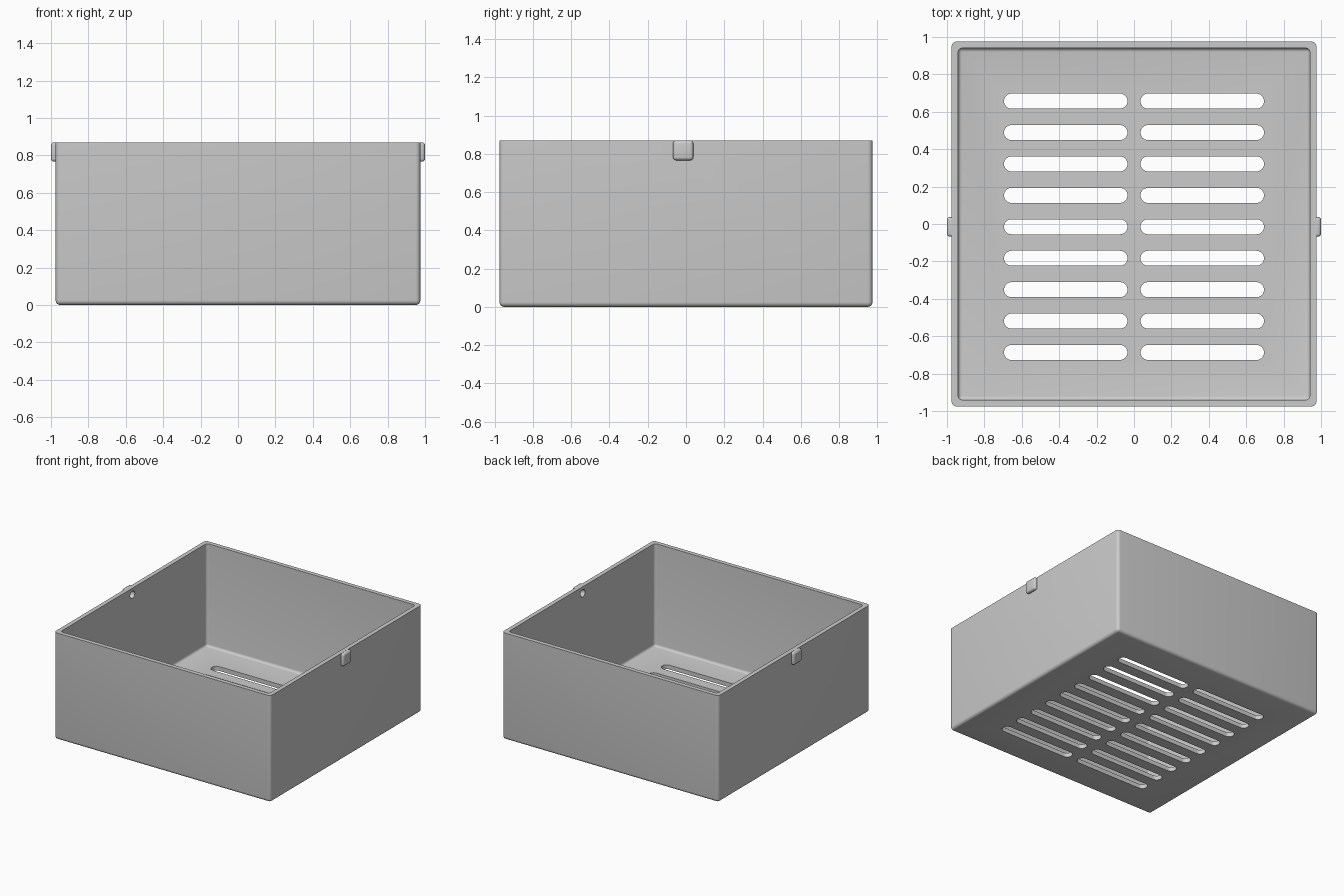
import bpy
import bmesh
from mathutils import Matrix, Vector

if "Cube" in bpy.data.objects:
    bpy.data.objects.remove(bpy.data.objects["Cube"])

HALF, HEIGHT, WALL = 0.975, 0.87, 0.035
MID_Y = -0.015      # slots and clips sit slightly forward of centre

grey = bpy.data.materials.new("light_grey")
grey.use_nodes = True
colour = (0.6, 0.6, 0.6, 1)
grey.diffuse_color = colour
grey.node_tree.nodes["Principled BSDF"].inputs["Base Color"].default_value = colour


def make_object(name, bm):
    bmesh.ops.recalc_face_normals(bm, faces=bm.faces)
    mesh = bpy.data.meshes.new(name)
    bm.to_mesh(mesh)
    bm.free()
    mesh.materials.append(grey)
    obj = bpy.data.objects.new(name, mesh)
    bpy.context.collection.objects.link(obj)
    return obj


def rounded_box(low, high, radius, pick, segments=5):
    """Box between two corners, with the edges chosen by pick rounded."""
    low, high = Vector(low), Vector(high)
    bm = bmesh.new()
    bmesh.ops.create_cube(bm, size=1)
    size = high - low
    bmesh.ops.transform(bm, verts=bm.verts, matrix=Matrix.Translation(
        (low + high) / 2) @ Matrix.Diagonal(size).to_4x4())
    edges = [e for e in bm.edges if pick(*[v.co for v in e.verts])]
    bmesh.ops.bevel(bm, geom=edges, offset=radius, segments=segments,
                    profile=0.5, affect='EDGES', clamp_overlap=True)
    return bm


def upright(a, b):
    return abs(a.z - b.z) > 1e-4


def below_top(a, b):
    return min(a.z, b.z) < HEIGHT / 2


def combine(target, tool, operation):
    mod = target.modifiers.new(operation.lower(), 'BOOLEAN')
    mod.operation, mod.solver, mod.object = operation, 'EXACT', tool
    bpy.context.view_layer.objects.active = target
    bpy.ops.object.modifier_apply(modifier=mod.name)
    bpy.data.objects.remove(tool)


# Outer shell and open cavity
tray = make_object("tray", rounded_box(
    (-HALF, -HALF, 0), (HALF, HALF, HEIGHT), 0.025, below_top))
inner = HALF - WALL
cavity = make_object("cavity_cutter", rounded_box(
    (-inner, -inner, WALL), (inner, inner, HEIGHT + 0.3), 0.02, below_top))
combine(tray, cavity, 'DIFFERENCE')

# Two columns of round-ended drainage slots
slots = bmesh.new()
for row in range(-4, 5):
    for side in (-1, 1):
        x, y = side * 0.365, MID_Y + row * 0.168
        slot = rounded_box((x - 0.33, y - 0.04, -0.1), (x + 0.33, y + 0.04, 0.2),
                           0.0398, upright, segments=10)
        part = bpy.data.meshes.new("slot_part")
        slot.to_mesh(part)
        slot.free()
        slots.from_mesh(part)
        bpy.data.meshes.remove(part)
combine(tray, make_object("slot_cutter", slots), 'DIFFERENCE')

# Side clips on the outside, with a round socket behind each
for side in (-1, 1):
    near, far = sorted((side * (HALF - 0.022), side * 1.0))
    clip = make_object("side_clip", rounded_box(
        (near, MID_Y - 0.053, 0.766), (far, MID_Y + 0.053, HEIGHT - 0.0008),
        0.016, lambda a, b: max(abs(a.x), abs(b.x)) > 0.99, segments=4))
    combine(tray, clip, 'UNION')

    socket = bmesh.new()
    bmesh.ops.create_cone(
        socket, cap_ends=True, segments=24, radius1=0.03, radius2=0.03, depth=0.1,
        matrix=Matrix.Translation((side * 0.932, MID_Y, 0.817))
        @ Matrix.Rotation(1.5707963, 4, 'Y'))
    combine(tray, make_object("socket_cutter", socket), 'DIFFERENCE')

# Smooth rounded edges, crisp rims
bpy.ops.object.select_all(action='DESELECT')
tray.select_set(True)
bpy.context.view_layer.objects.active = tray
bpy.ops.object.shade_smooth_by_angle(angle=0.6)
